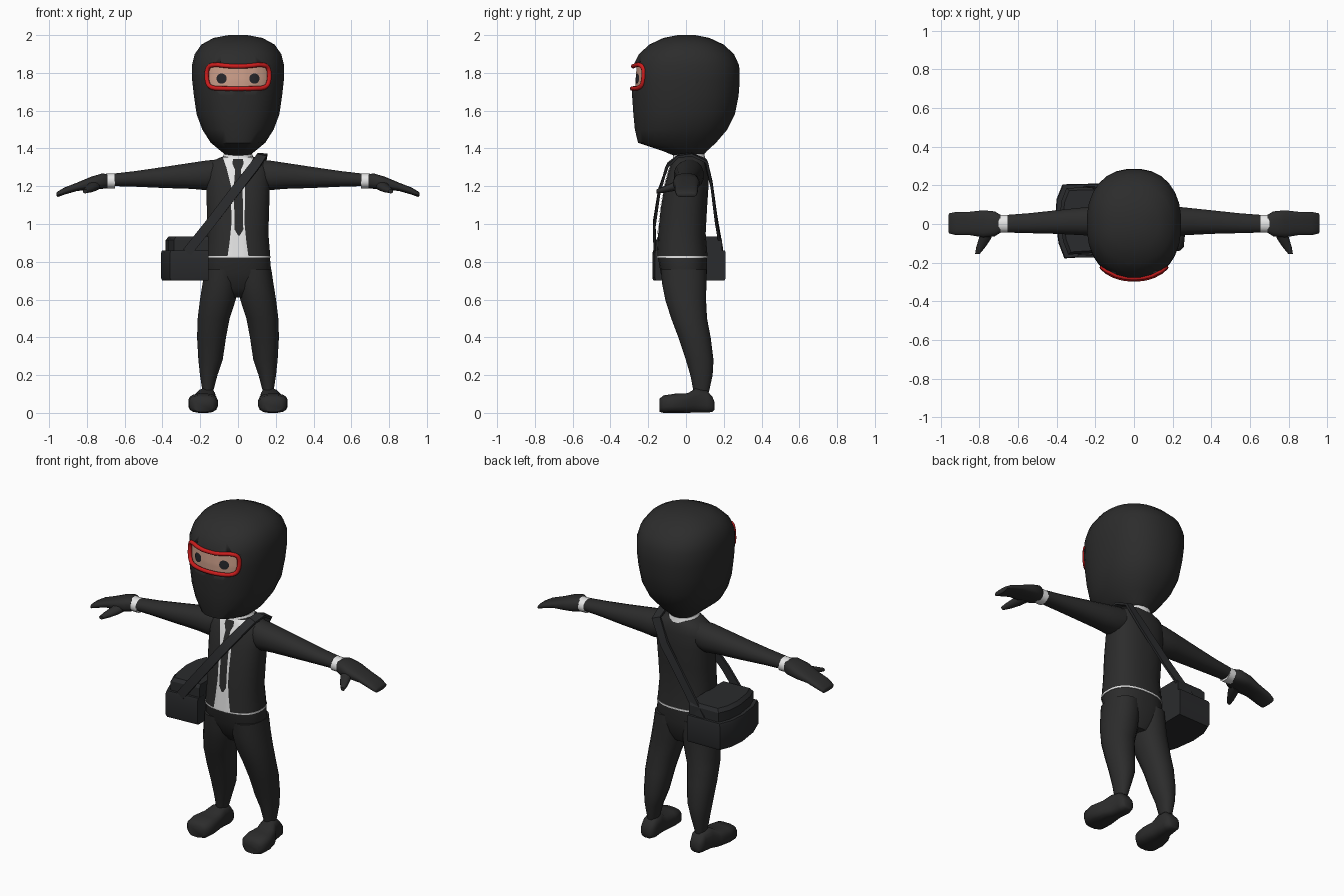
import bpy, bmesh, math
from mathutils import Vector
from mathutils.bvhtree import BVHTree

if "Cube" in bpy.data.objects:
    bpy.data.objects.remove(bpy.data.objects["Cube"], do_unlink=True)


def material(name, colour):
    mat = bpy.data.materials.new(name)
    mat.use_nodes = True
    mat.diffuse_color = (*colour, 1)
    mat.node_tree.nodes["Principled BSDF"].inputs["Base Color"].default_value = (*colour, 1)
    return mat


BLACK = material("suit black", (0.025, 0.025, 0.025))
BAG = material("bag black", (0.023, 0.024, 0.026))
WHITE = material("shirt white", (0.8, 0.8, 0.8))
RED = material("rim red", (0.6, 0.012, 0.012))
SKIN = material("skin", (0.6, 0.34, 0.25))
EYE = material("eye dark", (0.02, 0.02, 0.024))


def finish(obj, angle=40):
    bpy.ops.object.select_all(action="DESELECT")
    obj.select_set(True)
    bpy.context.view_layer.objects.active = obj
    bpy.ops.object.shade_smooth_by_angle(angle=math.radians(angle))


def build(name, bm, mat, angle=40, recalc=True):
    if recalc:
        bmesh.ops.recalc_face_normals(bm, faces=bm.faces)
    mesh = bpy.data.meshes.new(name)
    bm.to_mesh(mesh)
    bm.free()
    mesh.materials.append(mat)
    obj = bpy.data.objects.new(name, mesh)
    bpy.context.collection.objects.link(obj)
    finish(obj, angle)
    return obj


def skin_rings(name, rings, mat, angle=40, closed=False):
    """Join rings of points with quads, then cap the ends."""
    bm = bmesh.new()
    loops = [[bm.verts.new(p) for p in ring] for ring in rings]
    n = len(loops[0])
    for a, b in list(zip(loops, loops[1:])):
        for i in range(n):
            j = (i + 1) % n
            bm.faces.new((a[i], a[j], b[j], b[i]))
    bm.faces.new(loops[0])
    bm.faces.new(loops[-1])
    return build(name, bm, mat, angle)


def loft(name, rings, mat, axis="z", n=16, power=2.2, side=1, angle=50):
    """Rounded cross-sections: position on axis, then low and high bounds of the other two axes."""
    out = []
    for pos, a0, a1, b0, b1 in rings:
        ring = []
        for i in range(n):
            t = math.tau * (i + 0.5) / n
            c, s = math.cos(t), math.sin(t)
            a = (a0 + a1) / 2 + (a1 - a0) / 2 * math.copysign(abs(c) ** (2 / power), c)
            b = (b0 + b1) / 2 + (b1 - b0) / 2 * math.copysign(abs(s) ** (2 / power), s)
            x, y, z = {"x": (pos, a, b), "y": (a, pos, b), "z": (a, b, pos)}[axis]
            ring.append((x * side, y, z))
        out.append(ring)
    return skin_rings(name, out, mat, angle)


def tree_of(obj):
    return BVHTree.FromPolygons([v.co for v in obj.data.vertices],
                                [p.vertices for p in obj.data.polygons])


def on_front(tree, x, z, offset):
    start = Vector((x, -1, z))
    hit = tree.ray_cast(start, Vector((0, 1, 0)))[0]
    if hit is None:
        hit = tree.find_nearest(Vector((x, -0.08, z)))[0]
    return hit - Vector((0, offset, 0))


def patch(name, rows, tree, offset, mat, columns=12, steps=6):
    """Thin sheet lying on the front of a part; rows hold z, left x, right x."""
    dense = [tuple(p + (q - p) * k / steps for p, q in zip(a, b))
             for a, b in zip(rows, rows[1:]) for k in range(steps)] + [rows[-1]]
    bm = bmesh.new()
    grid = [[bm.verts.new(on_front(tree, x0 + (x1 - x0) * i / columns, z, offset))
             for i in range(columns + 1)] for z, x0, x1 in dense]
    for a, b in zip(grid, grid[1:]):
        for i in range(columns):
            bm.faces.new((b[i], b[i + 1], a[i + 1], a[i]))
    return build(name, bm, mat, recalc=False)


# Hooded head
head = loft("balaclava", [
    (1.36, -0.06, 0.06, -0.06, 0.09), (1.385, -0.09, 0.09, -0.12, 0.11),
    (1.43, -0.145, 0.145, -0.255, 0.16), (1.5, -0.19, 0.19, -0.272, 0.22),
    (1.58, -0.22, 0.22, -0.28, 0.26), (1.68, -0.235, 0.235, -0.287, 0.28),
    (1.76, -0.244, 0.244, -0.287, 0.286), (1.84, -0.245, 0.245, -0.28, 0.283),
    (1.9, -0.23, 0.23, -0.25, 0.255), (1.95, -0.195, 0.195, -0.195, 0.2),
    (1.985, -0.13, 0.13, -0.12, 0.125), (2.0, -0.05, 0.05, -0.045, 0.05),
], BLACK, n=28, power=2.3)
head_tree = tree_of(head)

# Eye opening: outline, cut, recessed face, rim and eyes
half = [(0.05, 1.835), (0.12, 1.845), (0.162, 1.835), (0.168, 1.77), (0.152, 1.72), (0.07, 1.717)]
outline = half + [(-x, z) for x, z in reversed(half)]
for _ in range(2):
    outline = [(a[0] + (b[0] - a[0]) * f, a[1] + (b[1] - a[1]) * f)
               for a, b in zip(outline, outline[1:] + outline[:1]) for f in (0.25, 0.75)]
cutter = skin_rings("cutter", [[(x, y, z) for x, z in outline] for y in (-0.4, -0.12)], BLACK)
cutter.hide_render = True
cut = head.modifiers.new("opening", "BOOLEAN")
cut.object, cut.operation, cut.solver = cutter, "DIFFERENCE", "EXACT"
finish(head, 50)
bpy.ops.object.modifier_apply(modifier=cut.name)
bpy.data.objects.remove(cutter, do_unlink=True)
patch("face", [(1.865, -0.185, 0.185), (1.7, -0.185, 0.185)], head_tree, -0.018, SKIN, 24, 16)
for side, label in ((1, "left"), (-1, "right")):
    rows = [(1.77 + 0.027 * math.cos(t), 0.087 * side - 0.027 * math.sin(t),
             0.087 * side + 0.027 * math.sin(t)) for t in (math.pi * k / 10 for k in range(11))]
    patch(label + "_eye", rows, head_tree, -0.013, EYE, 6, 1)

path = bpy.data.curves.new("rim path", "CURVE")
path.dimensions, path.bevel_depth, path.bevel_resolution = "3D", 0.012, 2
spline = path.splines.new("POLY")
spline.points.add(len(outline) - 1)
for point, (x, z) in zip(spline.points, outline):
    point.co = (*on_front(head_tree, x, z, 0), 1)
spline.use_cyclic_u = True
rim_curve = bpy.data.objects.new("rim curve", path)
bpy.context.collection.objects.link(rim_curve)
rim_mesh = bpy.data.meshes.new_from_object(
    rim_curve.evaluated_get(bpy.context.evaluated_depsgraph_get()))
bpy.data.objects.remove(rim_curve, do_unlink=True)
rim_mesh.materials.clear()
rim_mesh.materials.append(RED)
rim = bpy.data.objects.new("eye_opening_rim", rim_mesh)
bpy.context.collection.objects.link(rim)
finish(rim, 60)

# Jacket, shirt and tie
jacket = loft("jacket", [
    (0.83, -0.172, 0.172, -0.155, 0.115), (0.95, -0.162, 0.162, -0.148, 0.105),
    (1.08, -0.166, 0.166, -0.135, 0.112), (1.2, -0.17, 0.17, -0.115, 0.12),
    (1.28, -0.172, 0.172, -0.092, 0.118), (1.325, -0.15, 0.15, -0.075, 0.11),
    (1.35, -0.1, 0.1, -0.066, 0.098), (1.36, -0.07, 0.07, -0.06, 0.09),
], BLACK, n=24, power=2.4)
jacket_tree = tree_of(jacket)
loft("collar", [(1.34, -0.09, 0.09, -0.072, 0.104), (1.37, -0.075, 0.075, -0.068, 0.098)], WHITE, n=20)
loft("shirt_hem", [(z, -0.174, 0.174, -0.157, 0.117) for z in (0.82, 0.83)], WHITE, n=24, power=2.4)
patch("shirt_front", [(1.352, -0.08, 0.08), (1.3, -0.062, 0.062), (1.2, -0.037, 0.037),
                      (1.0, -0.035, 0.035), (0.9, -0.045, 0.045), (0.83, -0.055, 0.055)],
      jacket_tree, 0.004, WHITE)
patch("tie", [(1.345, -0.026, 0.026), (1.32, -0.03, 0.03), (1.285, -0.015, 0.015),
              (1.2, -0.022, 0.024), (0.97, -0.018, 0.028), (0.94, 0, 0.01)],
      jacket_tree, 0.009, BLACK)

# Trousers top
loft("hips", [
    (0.61, -0.06, 0.06, -0.06, 0.07), (0.66, -0.15, 0.15, -0.1, 0.095),
    (0.74, -0.178, 0.178, -0.135, 0.112), (0.825, -0.17, 0.17, -0.15, 0.113),
], BLACK, n=24, power=2.4)

# Limbs, one set for each side
for side, label in ((1, "left_"), (-1, "right_")):
    loft(label + "sleeve", [
        (0.09, -0.05, 0.09, 1.2, 1.345), (0.17, -0.065, 0.095, 1.178, 1.337),
        (0.25, -0.06, 0.088, 1.185, 1.325), (0.4, -0.052, 0.072, 1.19, 1.302),
        (0.55, -0.048, 0.056, 1.197, 1.28), (0.655, -0.045, 0.048, 1.2, 1.268),
    ], BLACK, axis="x", side=side)
    loft(label + "cuff", [(x, -0.045, 0.048, 1.188, 1.268) for x in (0.65, 0.7)],
         WHITE, axis="x", side=side)
    loft(label + "glove", [
        (0.69, -0.045, 0.048, 1.19, 1.265), (0.72, -0.065, 0.066, 1.185, 1.268),
        (0.78, -0.07, 0.072, 1.18, 1.25), (0.85, -0.058, 0.064, 1.175, 1.22),
        (0.92, -0.058, 0.063, 1.155, 1.193), (0.955, -0.05, 0.056, 1.142, 1.172),
        (0.96, -0.04, 0.046, 1.148, 1.166),
    ], BLACK, axis="x", side=side, power=2.8)
    loft(label + "thumb", [
        (-0.03, 0.72, 0.79, 1.18, 1.24), (-0.08, 0.74, 0.805, 1.172, 1.215),
        (-0.12, 0.768, 0.817, 1.165, 1.198), (-0.155, 0.797, 0.822, 1.162, 1.183),
    ], BLACK, axis="y", side=side, n=10)
    loft(label + "trouser_leg", [
        (0.11, 0.132, 0.188, 0.04, 0.122), (0.2, 0.108, 0.202, 0.022, 0.142),
        (0.28, 0.08, 0.211, -0.002, 0.147), (0.4, 0.062, 0.218, -0.042, 0.132),
        (0.5, 0.043, 0.215, -0.08, 0.113), (0.6, 0.01, 0.203, -0.112, 0.108),
        (0.68, 0.0, 0.19, -0.128, 0.11), (0.76, 0.0, 0.178, -0.135, 0.11),
    ], BLACK, side=side)
    loft(label + "shoe", [
        (-0.14, 0.135, 0.235, 0.005, 0.075), (-0.12, 0.112, 0.258, 0, 0.093),
        (-0.06, 0.106, 0.264, 0, 0.102), (0.01, 0.115, 0.245, 0, 0.105),
        (0.05, 0.118, 0.22, 0, 0.13), (0.11, 0.115, 0.21, 0, 0.12),
        (0.14, 0.125, 0.205, 0.005, 0.085), (0.15, 0.14, 0.19, 0.015, 0.06),
    ], BLACK, axis="y", side=side, power=3)

# Shoulder bag
foot = [(-0.155, -0.165), (-0.36, -0.178), (-0.39, -0.1), (-0.408, 0.03),
        (-0.4, 0.13), (-0.37, 0.205), (-0.155, 0.21)]


def bag_part(name, levels):
    skin_rings(name, [[(-0.16 + (x + 0.16) * s, 0.02 + (y - 0.02) * s, z) for x, y in foot]
                      for z, s in levels], BAG, 30)


bag_part("bag_body", [(0.7, 0.97), (0.715, 1), (0.845, 1), (0.86, 0.98)])
bag_part("bag_flap", [(0.85, 0.9), (0.915, 0.9), (0.935, 0.83)])

# Strap: centre points with outward directions
strap = [((-0.27, -0.165, 0.85), (0, -1, 0)), ((-0.15, -0.168, 1.0), (0, -1, 0)),
         ((-0.02, -0.142, 1.17), (0, -1, 0.1)), ((0.09, -0.098, 1.31), (0, -1, 0.5)),
         ((0.125, -0.04, 1.36), (0.1, -0.5, 1)), ((0.13, 0.03, 1.368), (0.1, 0.2, 1)),
         ((0.125, 0.105, 1.335), (0, 1, 0.6)), ((0.05, 0.135, 1.21), (0, 1, 0.1)),
         ((-0.1, 0.16, 1.02), (0, 1, 0)), ((-0.24, 0.19, 0.85), (0, 1, 0))]
rings = []
for i, (centre, out) in enumerate(strap):
    along = Vector(strap[min(i + 1, len(strap) - 1)][0]) - Vector(strap[max(i - 1, 0)][0])
    across = along.cross(Vector(out)).normalized()
    lift = across.cross(along).normalized()
    rings.append([Vector(centre) + across * u * 0.026 + lift * v * 0.007
                  for u, v in ((-1, -1), (1, -1), (1, 1), (-1, 1))])
skin_rings("bag_strap", rings, BAG, 30)
